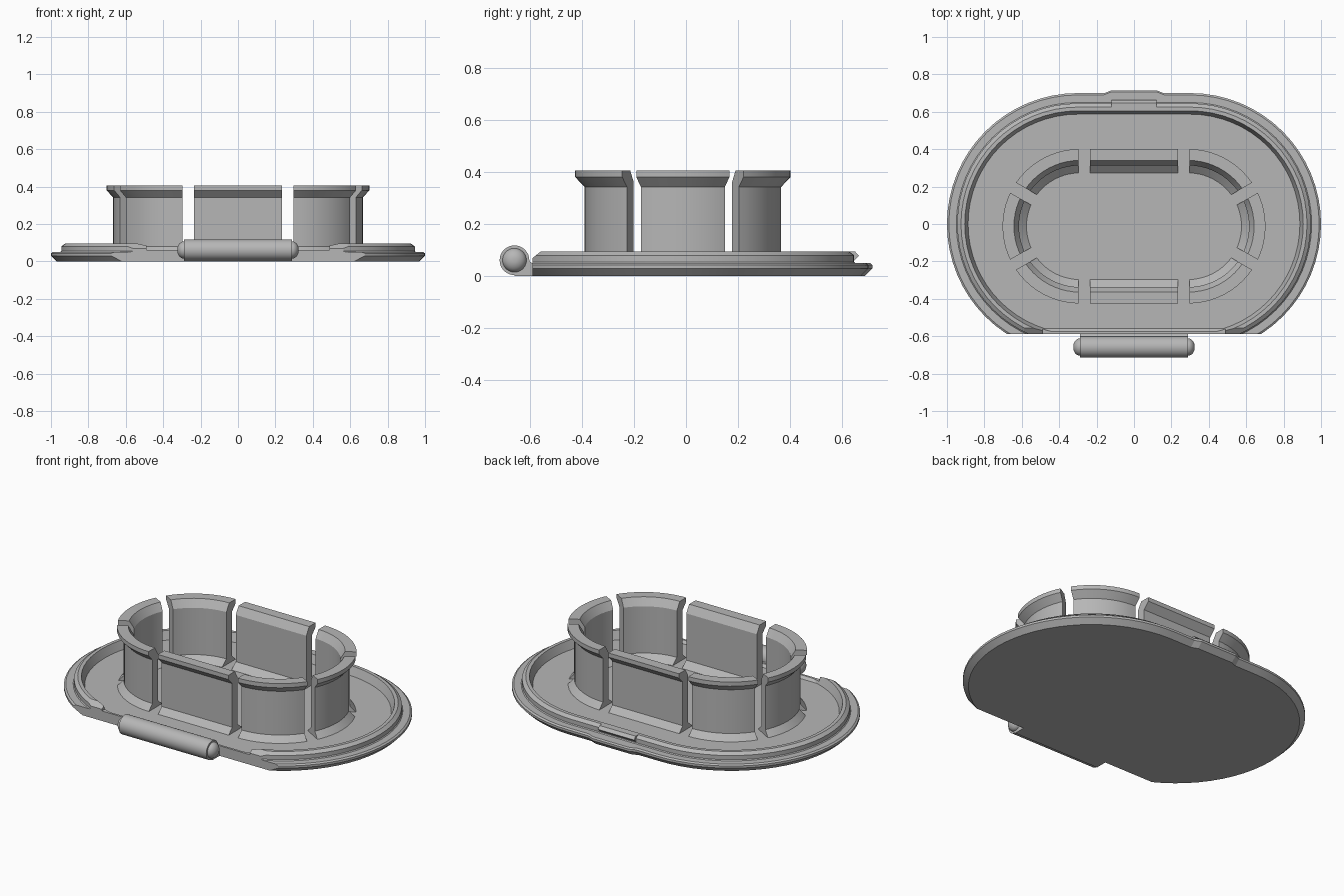
import bpy, bmesh, math
from mathutils import Matrix, Vector

if "Cube" in bpy.data.objects:
    bpy.data.objects.remove(bpy.data.objects["Cube"])

grey = bpy.data.materials.new("plain grey")
grey.diffuse_color = (0.47, 0.47, 0.47, 1)
grey.use_nodes = True
grey.node_tree.nodes["Principled BSDF"].inputs["Base Color"].default_value = grey.diffuse_color


def loft(name, rings, closed=False, smooth=True):
    """Skin equal-length rings of points; cap the ends or join them up."""
    bm = bmesh.new()
    vs = [[bm.verts.new(p) for p in r] for r in rings]
    n = len(vs[0])
    pairs = list(zip(vs, vs[1:])) + ([(vs[-1], vs[0])] if closed else [])
    for a, b in pairs:
        for i in range(n):
            j = (i + 1) % n
            bm.faces.new((a[i], a[j], b[j], b[i]))
    if not closed:
        bm.faces.new(vs[0])
        bm.faces.new(vs[-1])
    bmesh.ops.recalc_face_normals(bm, faces=bm.faces)
    me = bpy.data.meshes.new(name)
    bm.to_mesh(me)
    bm.free()
    ob = bpy.data.objects.new(name, me)
    bpy.context.collection.objects.link(ob)
    me.materials.append(grey)
    if smooth:
        select(ob)
        bpy.ops.object.shade_smooth_by_angle(angle=math.radians(25))
    return ob


def select(ob):
    bpy.ops.object.select_all(action='DESELECT')
    ob.select_set(True)
    bpy.context.view_layer.objects.active = ob


def stadium(cx, cy, r, z, n=32):
    """Ring of two half circles joined by straight sides."""
    pts = []
    for s, start in ((1, -math.pi / 2), (-1, math.pi / 2)):
        for i in range(n + 1):
            a = start + math.pi * i / n
            pts.append((s * cx + r * math.cos(a), cy + r * math.sin(a), z))
    return pts


def prism(name, yz, x0, x1):
    """Extrude a y-z outline along x."""
    return loft(name, [[(x, y, z) for y, z in yz] for x in (x0, x1)], smooth=False)


def box(x0, x1, y0, y1, z0, z1, name="cutter"):
    return prism(name, [(y0, z0), (y1, z0), (y1, z1), (y0, z1)], x0, x1)


def cut(ob, cutter):
    cutter.hide_render = True
    m = ob.modifiers.new("cut", 'BOOLEAN')
    m.operation, m.solver, m.object = 'DIFFERENCE', 'EXACT', cutter
    select(ob)
    bpy.ops.object.modifier_apply(modifier=m.name)
    bpy.data.objects.remove(cutter)


FLOOR = 0.045

# Plate with raised rim
plate = loft("plate_with_rim", [stadium(0.3, 0, r, z) for r, z in (
    (0.67, 0), (0.70, 0.03), (0.70, 0.043), (0.69, 0.05), (0.65, 0.05),
    (0.645, 0.055), (0.645, 0.08), (0.625, 0.095), (0.605, 0.095), (0.587, FLOOR))])
# Straight front edge with bevelled rim ends, and the gap in the rim
cut(plate, prism("cutter", [(-0.588, -0.1), (-0.588, 0.07), (-0.55, 0.1),
                            (-0.55, 0.2), (-1, 0.2), (-1, -0.1)], -2, 2))
cut(plate, box(-0.49, 0.49, -0.8, -0.52, 0.06, 0.2))

# Low lip along the front edge
prism("front_lip", [(-0.588, 0.02), (-0.588, 0.06), (-0.575, 0.06),
                    (-0.56, FLOOR), (-0.56, 0.02)], -0.49, 0.49)

# Thumb tab at the back edge, tapering into the plate
tab = [(0.6, 0.0), (0.685, 0.0), (0.715, 0.03), (0.715, 0.043), (0.707, 0.05), (0.6, 0.05)]
loft("thumb_tab", [[(x, y - d, z) for y, z in tab] for x, d in
                   ((-0.17, 0.02), (-0.12, 0), (0.12, 0), (0.17, 0.02))], smooth=False)

# Snap nub on the rim
prism("snap_nub", [(0.62, 0.055), (0.64, 0.055), (0.664, 0.078), (0.648, 0.095),
                   (0.62, 0.095)], -0.12, 0.12)

# Split plug wall: flared foot, lipped top
CX, CY = 0.29, -0.012
wall = loft("plug_wall", [stadium(CX, CY, r, z) for r, z in (
    (0.285, 0.03), (0.285, FLOOR), (0.325, 0.08), (0.325, 0.36), (0.352, 0.405),
    (0.413, 0.405), (0.413, 0.38), (0.377, 0.342), (0.377, 0.08),
    (0.41, FLOOR), (0.41, 0.03))], closed=True)
for s in (-1, 1):
    cut(wall, box(s * 0.265 - 0.031, s * 0.265 + 0.031, -0.6, 0.6, 0, 0.6))
    for t in (-1, 1):
        slot = box(0.2, 0.6, -0.031, 0.031, 0, 0.6)
        ang = math.atan2(t * 0.5, s * 0.866)
        slot.data.transform(Matrix.Translation(Vector((s * CX, CY, 0)))
                            @ Matrix.Rotation(ang, 4, 'Z'))
        cut(wall, slot)

# Hinge barrel with ball ends
half = [(0.29 + 0.035 * math.cos(a), 0.046 * math.sin(a))
        for a in [math.pi / 2 * i / 8 for i in range(1, 9)]] + [(0.29, 0.057)]
profile = half + [(-x, r) for x, r in reversed(half)]
loft("hinge_barrel", [[(x, -0.658 + r * math.cos(k * math.pi / 16),
                        0.061 + r * math.sin(k * math.pi / 16)) for k in range(32)]
                      for x, r in profile])

# Web joining hinge to plate
prism("hinge_web", [(-0.658, 0.0), (-0.57, 0.0), (-0.57, 0.05), (-0.59, 0.05),
                    (-0.605, 0.06), (-0.658, 0.06)], -0.29, 0.29)
